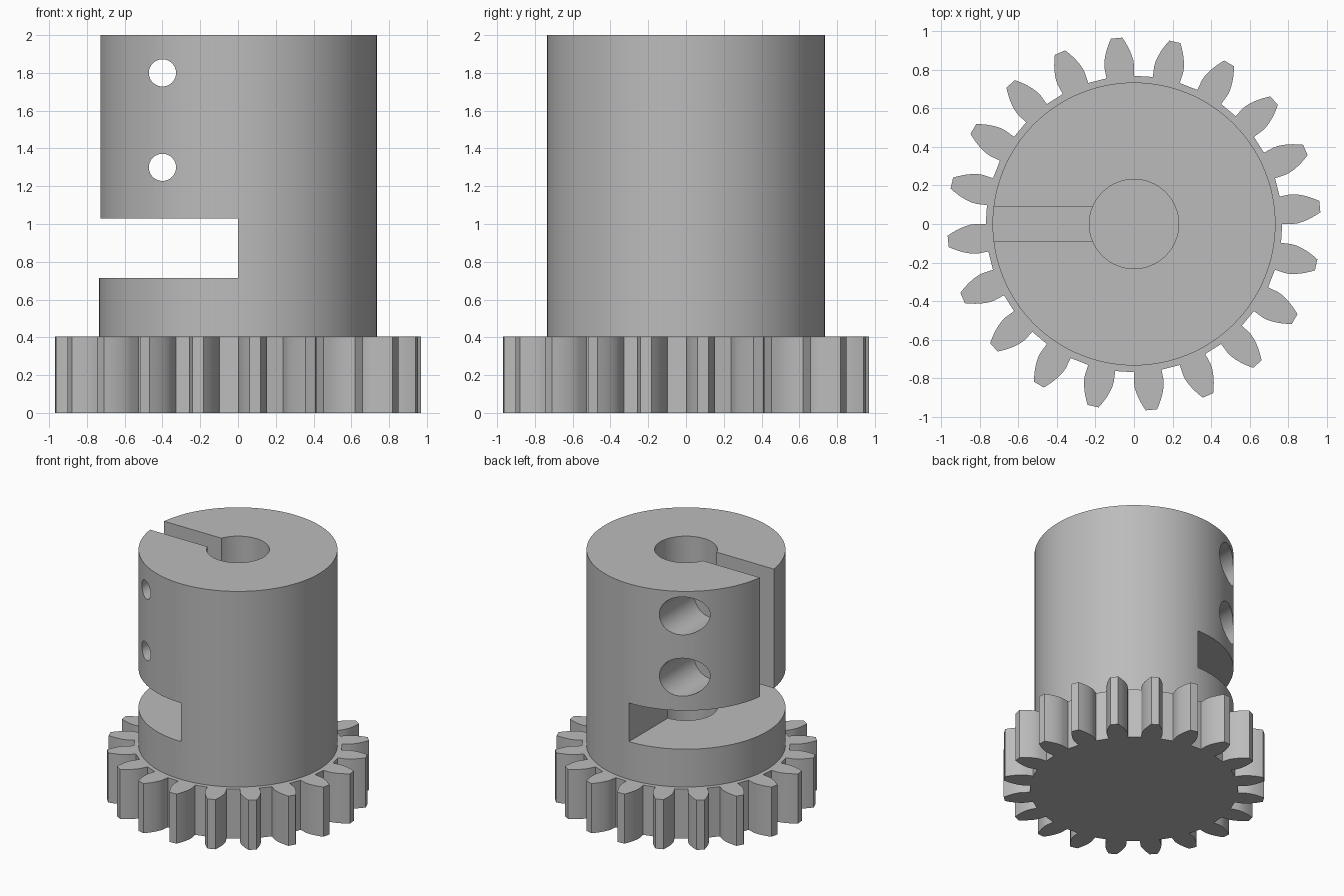
import bpy, bmesh, math
from mathutils import Matrix, Vector

if "Cube" in bpy.data.objects:
    bpy.data.objects.remove(bpy.data.objects["Cube"], do_unlink=True)

GEAR_TOP, TOP = 0.405, 2.0
HUB_R, BORE_R = 0.735, 0.232
TEETH, PITCH_R = 20, 0.88
ROOT_R, TIP_R = 0.77, 0.97

grey = bpy.data.materials.new("plain_grey")
grey.use_nodes = True
colour = (0.5, 0.5, 0.5, 1)
grey.diffuse_color = colour
grey.node_tree.nodes["Principled BSDF"].inputs["Base Color"].default_value = colour


def make_object(name, bm):
    bmesh.ops.recalc_face_normals(bm, faces=bm.faces)
    mesh = bpy.data.meshes.new(name)
    bm.to_mesh(mesh)
    bm.free()
    mesh.materials.append(grey)
    obj = bpy.data.objects.new(name, mesh)
    bpy.context.collection.objects.link(obj)
    return obj


def cylinder(name, radius, start, end, segments=64):
    """Cylinder running from start to end."""
    start, end = Vector(start), Vector(end)
    axis = end - start
    bm = bmesh.new()
    turn = axis.to_track_quat("Z", "Y").to_matrix().to_4x4()
    bmesh.ops.create_cone(bm, cap_ends=True, segments=segments, radius1=radius,
                          radius2=radius, depth=axis.length,
                          matrix=Matrix.Translation((start + end) / 2) @ turn)
    return make_object(name, bm)


def box(name, low, high):
    low, high = Vector(low), Vector(high)
    bm = bmesh.new()
    bmesh.ops.create_cube(bm, size=1, matrix=Matrix.Translation((low + high) / 2)
                          @ Matrix.Diagonal((*(high - low), 1)))
    return make_object(name, bm)


def select(obj):
    bpy.ops.object.select_all(action="DESELECT")
    obj.select_set(True)
    bpy.context.view_layer.objects.active = obj


def cut(obj, cutter):
    """Subtract the cutter, then discard it."""
    cutter.hide_render = True
    select(obj)
    mod = obj.modifiers.new("cut", "BOOLEAN")
    mod.operation, mod.solver, mod.object = "DIFFERENCE", "EXACT", cutter
    bpy.ops.object.modifier_apply(modifier=mod.name)
    bpy.data.objects.remove(cutter, do_unlink=True)


def smooth(obj, degrees):
    select(obj)
    bpy.ops.object.shade_smooth_by_angle(angle=math.radians(degrees))


# Involute gear with radial flanks below the base circle
def gear_outline():
    pressure = math.radians(20)
    base_r = PITCH_R * math.cos(pressure)
    base_half = math.pi / (2 * TEETH) + math.tan(pressure) - pressure
    flank = [(ROOT_R, base_half)]
    steps = 6
    for i in range(steps + 1):
        r = base_r + (TIP_R - base_r) * i / steps
        a = math.acos(min(1, base_r / r))
        flank.append((r, base_half - (math.tan(a) - a)))
    tooth = [(r, -a) for r, a in flank] + [(r, a) for r, a in reversed(flank)]
    points = []
    for t in range(TEETH):
        middle = base_half + t * math.tau / TEETH
        points += [(r * math.cos(middle + a), r * math.sin(middle + a)) for r, a in tooth]
    return points


bm = bmesh.new()
base = bm.faces.new([bm.verts.new((x, y, 0)) for x, y in gear_outline()])
raised = bmesh.ops.extrude_face_region(bm, geom=[base], use_keep_orig=True)
bmesh.ops.translate(bm, vec=(0, 0, GEAR_TOP),
                    verts=[g for g in raised["geom"] if isinstance(g, bmesh.types.BMVert)])
gear = make_object("gear_ring", bm)
smooth(gear, 15)

# Hub with its shaft bore, half-width cross slot and clamping slit
hub = cylinder("clamping_hub", HUB_R, (0, 0, GEAR_TOP), (0, 0, TOP), 128)
cut(hub, cylinder("bore_cutter", BORE_R, (0, 0, 0.2), (0, 0, 2.2)))
cut(hub, box("cross_slot_cutter", (-1, -1, 0.713), (0, 1, 1.028)))
cut(hub, box("slit_cutter", (-1, -0.09, 0.9), (-0.1, 0.09, 2.2)))

# Two clamp screw holes, widened at the back for the screw heads
for z in (1.3, 1.8):
    cut(hub, cylinder("screw_cutter", 0.072, (-0.4, -1, z), (-0.4, 1, z), 48))
    cut(hub, cylinder("head_cutter", 0.155, (-0.4, 0.25, z), (-0.4, 1, z), 48))
smooth(hub, 25)
